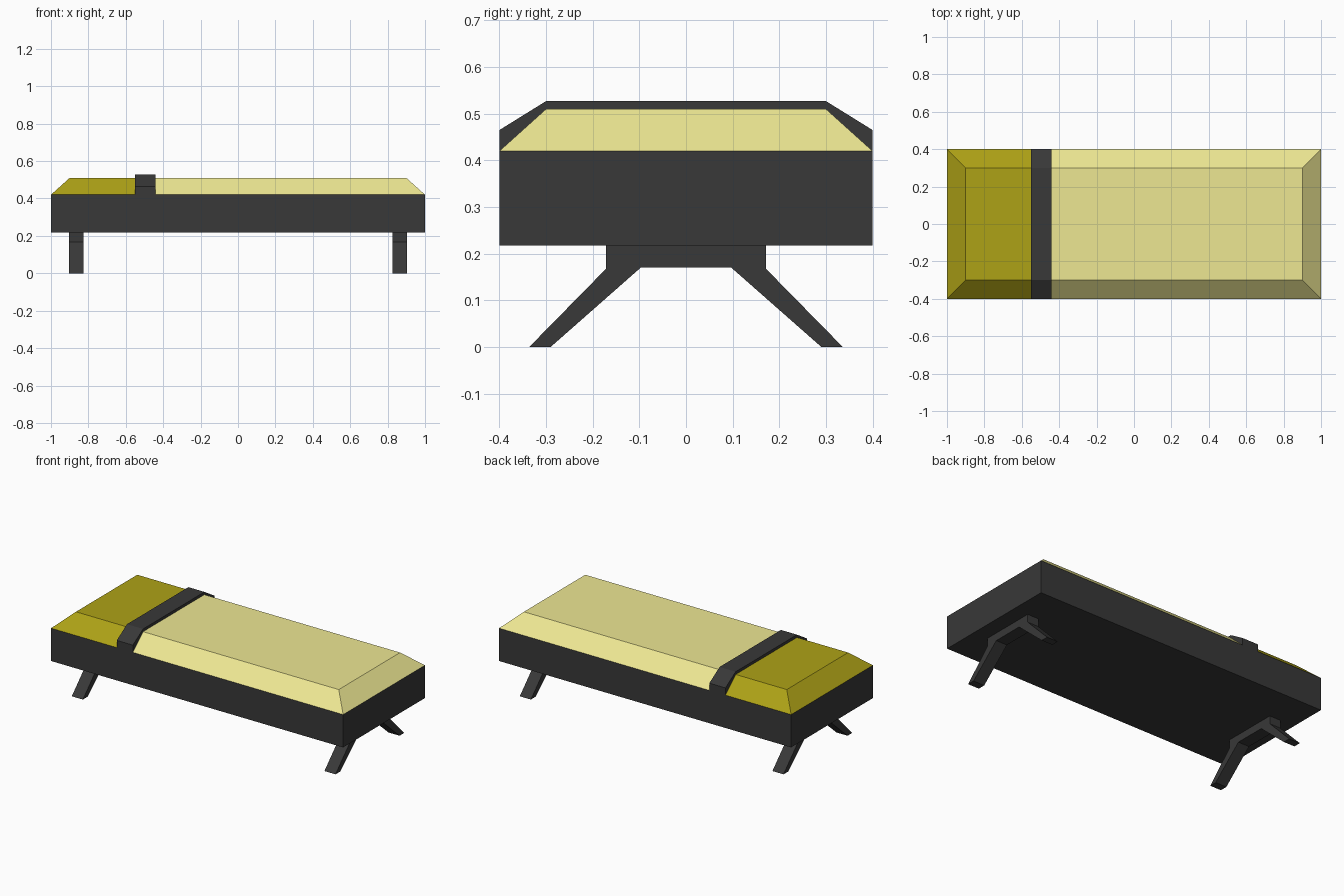
import bpy, bmesh

if "Cube" in bpy.data.objects:
    bpy.data.objects.remove(bpy.data.objects["Cube"])


def material(name, rgb):
    m = bpy.data.materials.new(name)
    m.diffuse_color = (*rgb, 1)
    m.use_nodes = True
    m.node_tree.nodes["Principled BSDF"].inputs["Base Color"].default_value = m.diffuse_color
    return m


charcoal = material("charcoal", (0.04, 0.04, 0.04))
pale = material("pale_yellow", (0.85, 0.80, 0.29))
olive = material("olive_yellow", (0.42, 0.36, 0.008))


def finish(name, bm, mat):
    bmesh.ops.recalc_face_normals(bm, faces=bm.faces)
    mesh = bpy.data.meshes.new(name)
    bm.to_mesh(mesh)
    bm.free()
    mesh.materials.append(mat)
    obj = bpy.data.objects.new(name, mesh)
    bpy.context.collection.objects.link(obj)
    return obj


def block(name, x0, x1, z0, z1, mat, in0=0, in1=0, in_y=0):
    """Full-width box whose top edges are pulled in at each end and on the sides."""
    bm = bmesh.new()
    bmesh.ops.create_cube(bm, size=2)
    for v in bm.verts:
        left, top, side = v.co.x < 0, v.co.z > 0, v.co.y
        v.co.x = x0 + in0 * top if left else x1 - in1 * top
        v.co.y = side * (0.4 - in_y * top)
        v.co.z = z1 if top else z0
    return finish(name, bm, mat)


def profile_prism(name, half, x0, x1, mat):
    """Extrude along x a (y, z) half outline mirrored in y."""
    outline = half + [(-y, z) for y, z in reversed(half)]
    bm = bmesh.new()
    face = bm.faces.new([bm.verts.new((x0, y, z)) for y, z in outline])
    new = bmesh.ops.extrude_face_region(bm, geom=[face])["geom"]
    verts = [g for g in new if isinstance(g, bmesh.types.BMVert)]
    bmesh.ops.translate(bm, verts=verts, vec=(x1 - x0, 0, 0))
    return finish(name, bm, mat)


# Bed base
block("base", -1, 1, 0.217, 0.42, charcoal)

# Cushion in two colours, either side of the strap
block("head_cushion", -1, -0.55, 0.42, 0.51, olive, in0=0.1, in_y=0.1)
block("main_cushion", -0.44, 1, 0.42, 0.51, pale, in1=0.1, in_y=0.1)

# Raised strap across the cushion
profile_prism("strap", [(0.4, 0.42), (0.4, 0.465), (0.3, 0.527)],
              -0.55, -0.44, charcoal)

# Splayed leg frames
leg = [(0.097, 0.17), (0.29, 0), (0.336, 0), (0.171, 0.168), (0.171, 0.217)]
for name, x in (("left_legs", -0.865), ("right_legs", 0.865)):
    profile_prism(name, leg, x - 0.038, x + 0.038, charcoal)
